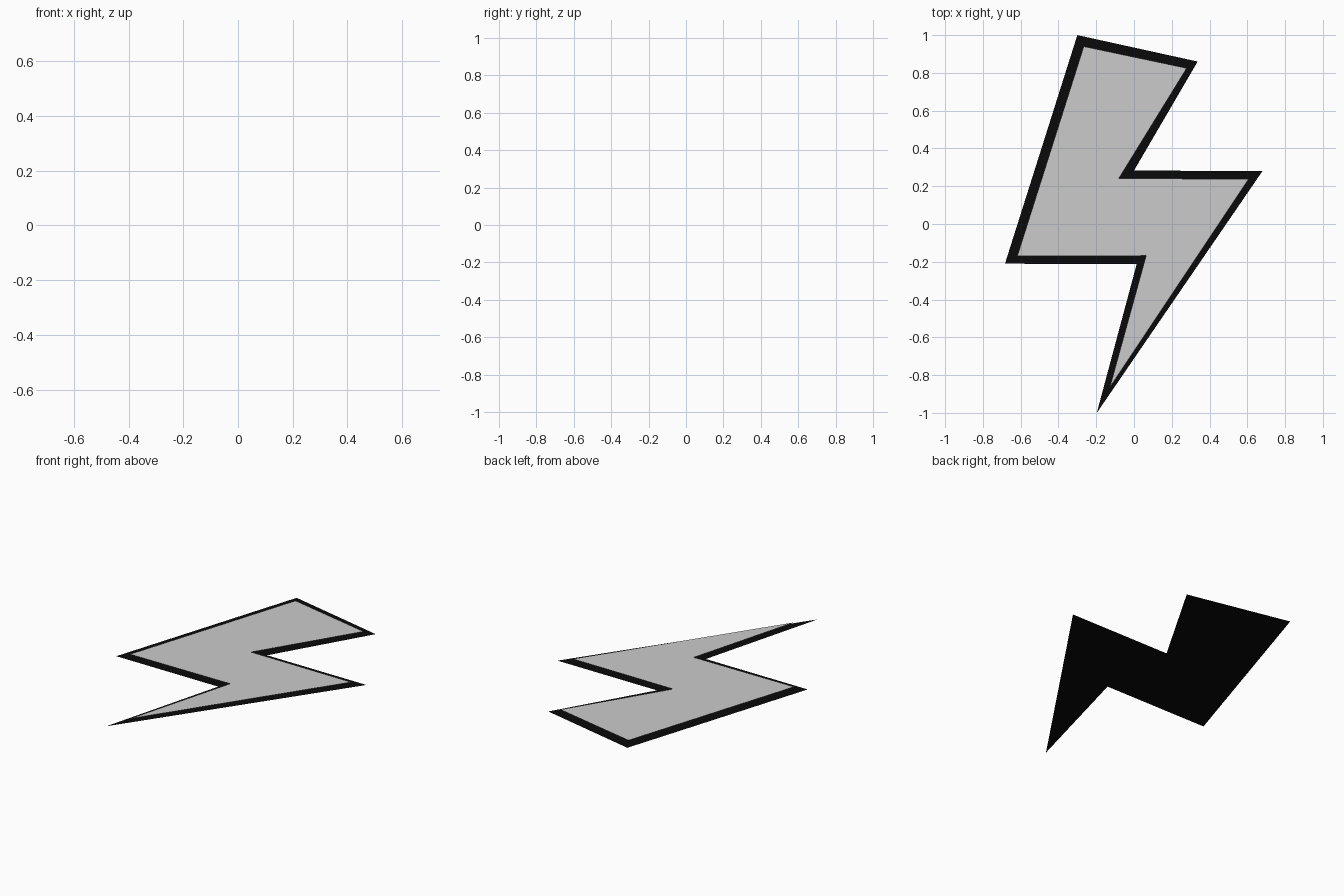
import bpy, bmesh

if "Cube" in bpy.data.objects:
    bpy.data.objects.remove(bpy.data.objects["Cube"])


def flat_shape(name, outline, z, color=None):
    """Single flat face from an outline, facing up."""
    bm = bmesh.new()
    face = bm.faces.new([bm.verts.new((x, y, z)) for x, y in outline])
    face.normal_update()
    if face.normal.z < 0:
        face.normal_flip()
    bmesh.ops.triangulate(bm, faces=bm.faces[:])
    mesh = bpy.data.meshes.new(name)
    bm.to_mesh(mesh)
    bm.free()
    obj = bpy.data.objects.new(name, mesh)
    bpy.context.collection.objects.link(obj)
    if color:
        mat = bpy.data.materials.new(name + "_color")
        mat.diffuse_color = color
        mat.use_nodes = True
        mat.node_tree.nodes["Principled BSDF"].inputs["Base Color"].default_value = mat.diffuse_color
        mesh.materials.append(mat)
    return obj


# Black backing plate, seen as the border from above
flat_shape("bolt_border", [
    (-0.30, 1.0), (0.337, 0.86), (0.0, 0.283), (0.68, 0.28),
    (-0.197, -1.0), (0.014, -0.213), (-0.683, -0.21),
], 0.0, (0.003, 0.003, 0.003, 1))

# Grey bolt floating just above the plate
flat_shape("bolt_face", [
    (-0.266, 0.94), (0.279, 0.825), (-0.08, 0.242), (0.606, 0.237),
    (-0.128, -0.865), (0.064, -0.168), (-0.618, -0.17),
], 0.014)
